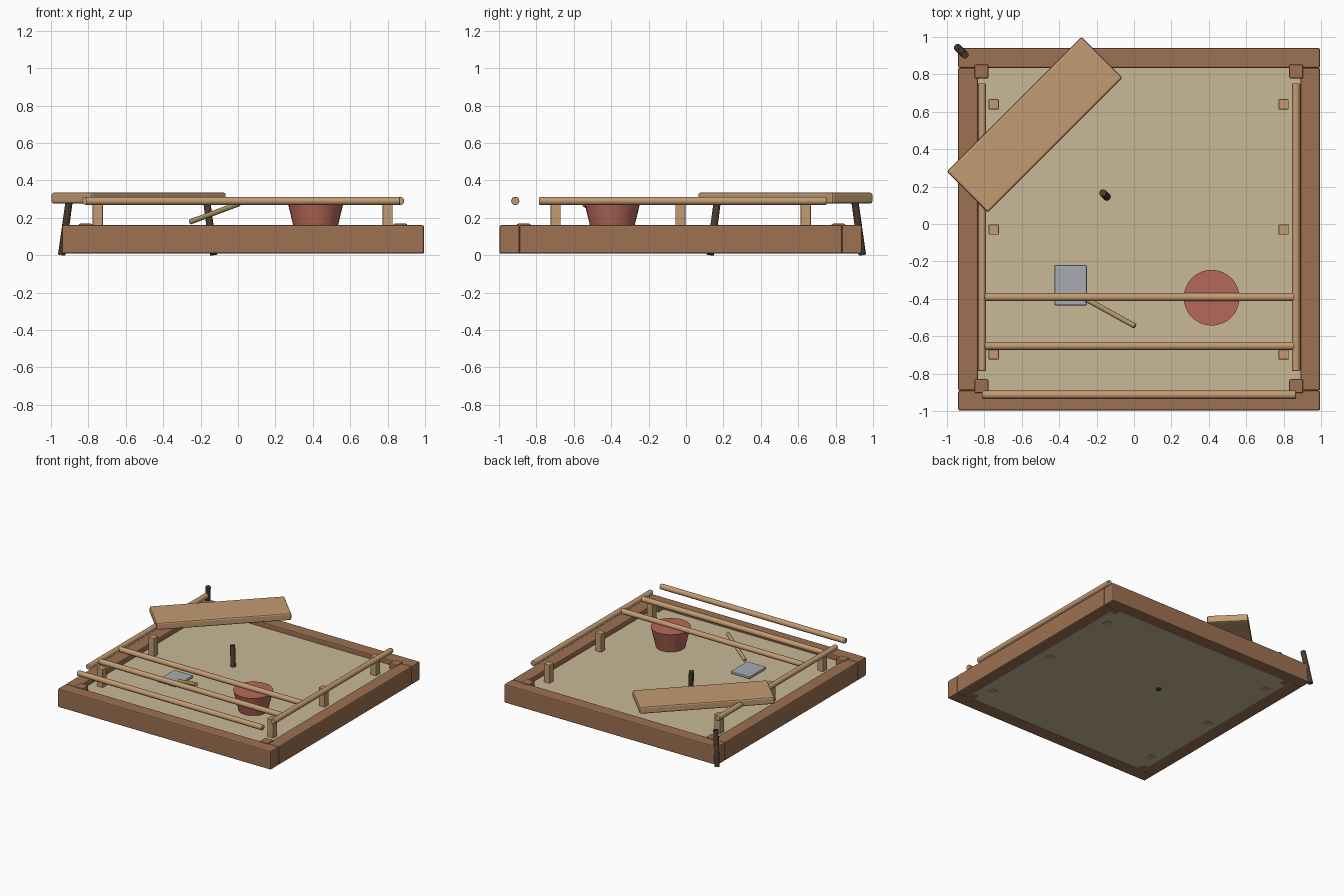
import bpy
from math import radians
from mathutils import Vector

if "Cube" in bpy.data.objects:
    bpy.data.objects.remove(bpy.data.objects["Cube"])


def material(name, rgb):
    m = bpy.data.materials.new(name)
    m.diffuse_color = (*rgb, 1)
    m.use_nodes = True
    m.node_tree.nodes["Principled BSDF"].inputs["Base Color"].default_value = m.diffuse_color
    return m


BROWN = material("frame_wood", (0.34, 0.165, 0.085))
LIGHT = material("light_wood", (0.54, 0.33, 0.17))
DARK = material("dark_wood", (0.07, 0.042, 0.03))
SAND = material("sand", (0.58, 0.48, 0.31))
CLAY = material("bucket_red", (0.47, 0.14, 0.10))
STEEL = material("steel", (0.39, 0.41, 0.44))
HANDLE = material("handle_wood", (0.42, 0.30, 0.12))


def finish(ob, name, mat, bevel=0):
    ob.name = name
    ob.data.materials.append(mat)
    if bevel:
        b = ob.modifiers.new("Bevel", "BEVEL")
        b.width, b.segments = bevel, 2
        b.limit_method, b.angle_limit = 'ANGLE', radians(40)
    return ob


def box(name, lo, hi, mat, bevel=0):
    lo, hi = Vector(lo), Vector(hi)
    bpy.ops.mesh.primitive_cube_add(size=1, location=(lo + hi) / 2)
    ob = bpy.context.object
    ob.scale = hi - lo
    bpy.ops.object.transform_apply(location=False, rotation=False, scale=True)
    return finish(ob, name, mat, bevel)


def rod(name, a, b, r, mat, sides=16, bevel=0):
    a, b = Vector(a), Vector(b)
    bpy.ops.mesh.primitive_cylinder_add(vertices=sides, radius=r,
                                        depth=(b - a).length, location=(a + b) / 2)
    ob = bpy.context.object
    ob.rotation_euler = (b - a).to_track_quat('Z', 'Y').to_euler()
    bpy.ops.object.shade_smooth_by_angle(angle=radians(35))
    return finish(ob, name, mat, bevel)


# Sandbox frame boards
for name, x0, x1, y0, y1 in (
        ("front_board", -0.94, 0.995, -0.997, -0.89),
        ("back_board", -0.94, 0.995, 0.835, 0.94),
        ("left_board", -0.94, -0.835, -0.89, 0.835),
        ("right_board", 0.89, 0.995, -0.89, 0.835)):
    box(name, (x0, y0, 0.008), (x1, y1, 0.16), BROWN, 0.008)

# Sand filling
box("sand", (-0.84, -0.895, 0.013), (0.895, 0.84, 0.12), SAND)

# Corner blocks
for x in (-0.815, 0.867):
    for y in (-0.867, 0.815):
        box("corner_block", (x - 0.037, y - 0.037, 0.01),
            (x + 0.037, y + 0.037, 0.168), BROWN, 0.007)

# Short posts along both sides
for x in (-0.75, 0.80):
    for y in (-0.697, -0.03, 0.64):
        box("post", (x - 0.027, y - 0.027, 0.008),
            (x + 0.027, y + 0.027, 0.27), LIGHT, 0.004)

# Round rails
Z = 0.29
for name, a, b in (
        ("front_rail", (-0.812, -0.913, Z), (0.867, -0.913, Z)),
        ("cross_rail", (-0.80, -0.652, Z), (0.857, -0.652, Z)),
        ("cross_rail", (-0.80, -0.391, Z), (0.857, -0.391, Z)),
        ("left_rail", (-0.812, -0.785, Z), (-0.812, 0.75, Z)),
        ("right_rail", (0.867, -0.785, Z), (0.867, 0.75, Z))):
    rod(name, a, b, 0.022, LIGHT, bevel=0.004)

# Bench plank set diagonally across the corner
plank = box("bench_plank", (-0.51, -0.155, -0.03), (0.51, 0.155, 0.03), LIGHT, 0.012)
plank.location = (-0.531, 0.531, 0.305)
plank.rotation_euler.z = radians(45)

# Splayed bench legs
for bottom, top in ((0.943, 0.904), (0.130, 0.166)):
    rod("bench_leg", (-bottom, bottom, 0.002), (-top, top, 0.28), 0.02, DARK, 12)

# Bucket
bpy.ops.mesh.primitive_cone_add(vertices=32, radius1=0.108, radius2=0.149,
                                depth=0.17, location=(0.415, -0.394, 0.195))
bpy.ops.object.shade_smooth_by_angle(angle=radians(35))
finish(bpy.context.object, "bucket", CLAY)

# Toy shovel
box("shovel_blade", (-0.425, -0.435, 0.136), (-0.252, -0.22, 0.157), STEEL, 0.006)
rod("shovel_handle", (-0.255, -0.402, 0.178), (0.005, -0.546, 0.275), 0.014, HANDLE, 12)
